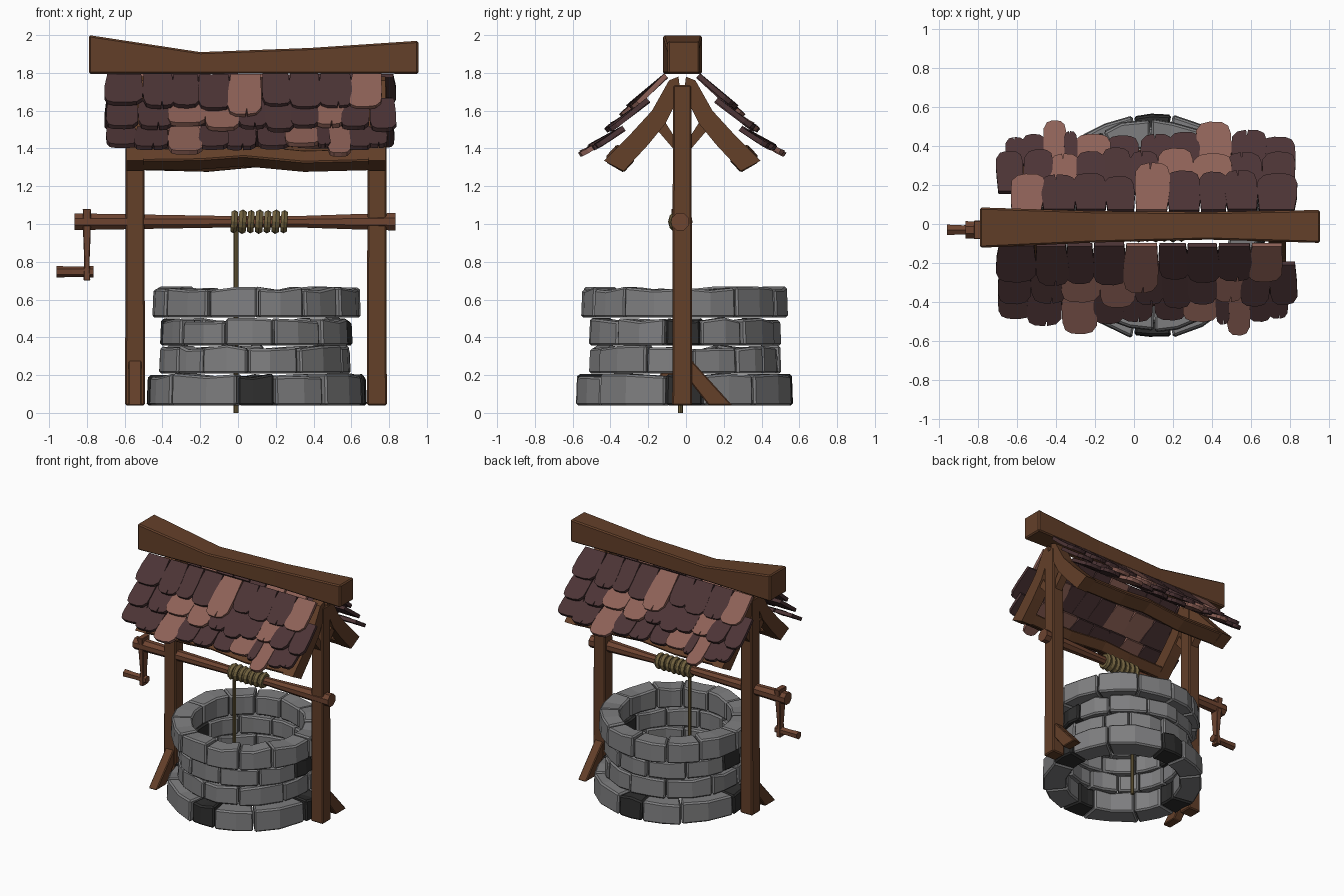
import bpy, bmesh, math, random
from mathutils import Vector

if "Cube" in bpy.data.objects:
    bpy.data.objects.remove(bpy.data.objects["Cube"])
random.seed(4)
CX, CY = 0.095, -0.02          # centre of well and frame


def mat(name, r, g, b):
    m = bpy.data.materials.new(name)
    m.diffuse_color = (r, g, b, 1)
    m.use_nodes = True
    m.node_tree.nodes["Principled BSDF"].inputs["Base Color"].default_value = m.diffuse_color
    return m


STONE = mat("grey stone", 0.21, 0.21, 0.215)
DARK = mat("dark stone", 0.027, 0.027, 0.027)
WOOD = mat("brown wood", 0.125, 0.05, 0.022)
CRANK = mat("reddish wood", 0.155, 0.058, 0.03)
TILE = mat("dark shingle", 0.072, 0.034, 0.036)
TILE2 = mat("light shingle", 0.27, 0.12, 0.095)
ROPE = mat("rope", 0.17, 0.125, 0.05)


def add_loft(bm, rings, idx=0):
    """Skin a list of equal point rings and cap both ends."""
    vs = [[bm.verts.new(p) for p in r] for r in rings]
    n = len(vs[0])
    fs = [bm.faces.new((a[i], a[(i + 1) % n], b[(i + 1) % n], b[i]))
          for a, b in zip(vs, vs[1:]) for i in range(n)]
    fs += [bm.faces.new(vs[0][::-1]), bm.faces.new(vs[-1])]
    for f in fs:
        f.material_index = idx


def finish(name, bm, mats, bevel=0.0):
    bmesh.ops.recalc_face_normals(bm, faces=bm.faces[:])
    me = bpy.data.meshes.new(name)
    bm.to_mesh(me)
    bm.free()
    for m in mats:
        me.materials.append(m)
    ob = bpy.data.objects.new(name, me)
    bpy.context.collection.objects.link(ob)
    if bevel:
        mod = ob.modifiers.new("bevel", 'BEVEL')
        mod.width, mod.segments, mod.limit_method = bevel, 1, 'ANGLE'
        mod.angle_limit = math.radians(40)
    return ob


def loft(name, rings, m, bevel=0.0):
    bm = bmesh.new()
    add_loft(bm, rings)
    return finish(name, bm, [m], bevel)


def rect_x(x, y0, y1, z0, z1):
    return [(x, y0, z0), (x, y1, z0), (x, y1, z1), (x, y0, z1)]


def rect_z(z, x, y, hx, hy):
    return [(x - hx, y - hy, z), (x + hx, y - hy, z), (x + hx, y + hy, z), (x - hx, y + hy, z)]


def round_x(x, y, z, r, n=8):
    return [(x, y + r * math.cos((i + .5) * math.tau / n), z + r * math.sin((i + .5) * math.tau / n))
            for i in range(n)]


def prism_x(name, pts, x, half, m, bevel=0.0):
    return loft(name, [[(x + s * half, y, z) for y, z in pts] for s in (-1, 1)], m, bevel)


# Stone rings: angles of joints in degrees from the front, repeated around
def stone_ring(name, z0, z1, r_out, r_in, joints, period, dark=None):
    bm = bmesh.new()
    for rep in range(360 // period):
        js = joints + [joints[0] + period]
        for k in range(len(joints)):
            a0, a1 = js[k] + rep * period + .4, js[k + 1] + rep * period - .4
            is_dark = k == dark
            rings = []
            for a in (a0, (a0 + a1) / 2 + random.uniform(-3, 3), a1):
                t = math.radians(a)
                ro = r_out + random.uniform(-.012, .01)
                top, low = z1 + random.uniform(-.014, .01), z0
                rings.append([(CX + r * math.sin(t), -0.008 - r * math.cos(t), z)
                              for r, z in ((r_in, low), (ro, low), (ro - .006, top), (r_in, top))])
            add_loft(bm, rings, int(is_dark))
    return finish(name, bm, [STONE, DARK], 0.011)


stone_ring("base_stones", .04, .20, .580, .41, [-10, 10, 39], 90, 0)
stone_ring("lower_stones", .208, .35, .508, .40, [-85, -56, -35, -5, 27, 66], 180)
stone_ring("upper_stones", .357, .495, .506, .40, [-80, -52, -19, 11, 44, 78], 180, 5)
stone_ring("rim_stones", .505, .66, .548, .40, [-92, -60, -28, 1, 28, 54], 180)

# Posts with foot braces, rafters and struts
for side, px in (("left", -.545), ("right", .735)):
    s = -1 if side == "left" else 1
    loft(side + "_post", [rect_z(z, px, CY, h, h) for z, h in
                          ((.04, .053), (.7, .051), (1.3, .05), (1.735, .05))], WOOD, .008)
    brace = [(.03, .30), (.03, .18), (.14, .04), (.265, .04)]
    prism_x(side + "_foot_brace", [(CY + s * d, z) for d, z in brace], px, .035, WOOD, .006)
    for nm, f in (("front", -1), ("back", 1)):
        rafter = [(.02, 1.78), (.07, 1.76), (.16, 1.60), (.27, 1.48), (.415, 1.335),
                  (.31, 1.28), (.18, 1.42), (.09, 1.53), (.045, 1.62), (.01, 1.70)]
        prism_x(f"{side}_{nm}_rafter", [(CY + f * d, z) for d, z in rafter], px, .045, WOOD)
        strut = [(.04, 1.46), (.04, 1.39), (.16, 1.53), (.11, 1.57)]
        prism_x(f"{side}_{nm}_strut", [(CY + f * d, z) for d, z in strut], px, .03, WOOD)

# Eave beams, tilted with the roof
for nm, f in (("front", -1), ("back", 1)):
    rings = []
    for x, dz in ((-.59, 0), (-.2, .005), (.03, .022), (.35, -.008), (.775, .003)):
        x = x if f < 0 else .19 - x
        rings.append([(x, CY + f * d, z + dz) for d, z in
                      ((.31, 1.28), (.405, 1.335), (.345, 1.40), (.25, 1.345))])
    loft(nm + "_eave_beam", rings, WOOD, .008)

# Sagging ridge beam
loft("ridge_beam", [rect_x(-.79, -.122, .085, 1.795, 2.0), rect_x(-.2, -.095, .066, 1.795, 1.91),
                    rect_x(.38, -.08, .062, 1.797, 1.932), rect_x(.955, -.097, .072, 1.795, 1.97)],
     WOOD, .009)

# Shingles: three overlapping rows, the back slope is the front turned half round
RX = .065
rows = [  # top (out, z), bottom (out, z), joints in x, light ones, long ones
    ((.30, 1.495), (.46, 1.385), [-.70, -.54, -.37, -.20, -.05, .10, .25, .42, .48, .59, .70, .79],
     (2, 6, 8), (2, 8)),
    ((.17, 1.645), (.365, 1.485), [-.69, -.53, -.36, -.17, 0, .14, .28, .42, .56, .70, .83],
     (2, 3, 7), ()),
    ((.075, 1.775), (.25, 1.605), [-.70, -.505, -.345, -.21, -.045, .125, .27, .43, .60, .765],
     (4, 8), (4,))]
bm = bmesh.new()
for top, bot, xs, light, longer in rows:
    for k, (x0, x1) in enumerate(zip(xs, xs[1:])):
        A, B = Vector(top), Vector(bot)
        t = (B - A).normalized()
        n = Vector((-t.y, t.x))
        B = B + t * ((.075 if k in longer else 0) + random.uniform(-.02, .025)) + n * random.uniform(.0, .02)
        A = A + n * random.uniform(-.004, .004)
        c, h, skew = (x0 + x1) / 2 - RX, (x1 - x0) / 2 + .004, random.uniform(-.015, .015)
        shape = [(-.88, 0), (.88, 0), (1, .5), (1, .82), (.7, .96), (.2, 1.0)]
        if k % 3 == 1:
            shape += [(.15, .85), (.08, 1.0)]      # small split
        shape += [(-.5, .99), (-.85, .92), (-1, .75), (-1, .4)]
        rings = []
        for off in (0, .026):
            ring = []
            for u, v in shape:
                p = A.lerp(B, v) + n * (off + .006 * (1 - u * u))
                ring.append((c + u * h + skew * v, -p.x, p.y))
            rings.append(ring)
        add_loft(bm, rings, int(k in light))
front = finish("front_shingles", bm, [TILE, TILE2])
front.location = (RX, CY, 0)
back = bpy.data.objects.new("back_shingles", front.data)
back.location = (RX, CY, 0)
back.rotation_euler = (0, 0, math.pi)
bpy.context.collection.objects.link(back)

# Axle, crank arm and handle
AY, AZ = -.03, 1.012
loft("axle", [round_x(x, AY, AZ, r) for x, r in
              ((-.865, .048), (-.6, .043), (0, .032), (.3, .032), (.6, .043), (.835, .05))], CRANK)
loft("crank_arm", [rect_z(z, -.80, AY, hx, hy) for z, hx, hy in
                   ((.70, .018, .03), (.80, .014, .024), (.95, .02, .035), (1.08, .022, .048))], CRANK, .004)
loft("crank_handle", [round_x(x, AY, .747, r, 6) for x, r in
                      ((-.96, .031), (-.88, .027), (-.765, .03))], CRANK)

# Rope coil and hanging rope
for i in range(7):
    bpy.ops.mesh.primitive_torus_add(major_segments=12, minor_segments=6, major_radius=.042,
                                     minor_radius=.023 if i % 2 else .02,
                                     location=(-.02 + i * .044, AY, AZ), rotation=(0, math.pi / 2 + .06, 0))
    ob = bpy.context.object
    ob.name = f"rope_coil_{i + 1}"
    ob.data.materials.append(ROPE)
loft("hanging_rope", [[(-.01 + .013 * math.cos(a * math.tau / 8), AY + .013 * math.sin(a * math.tau / 8), z)
                       for a in range(8)] for z in (0, 1.0)], ROPE)
